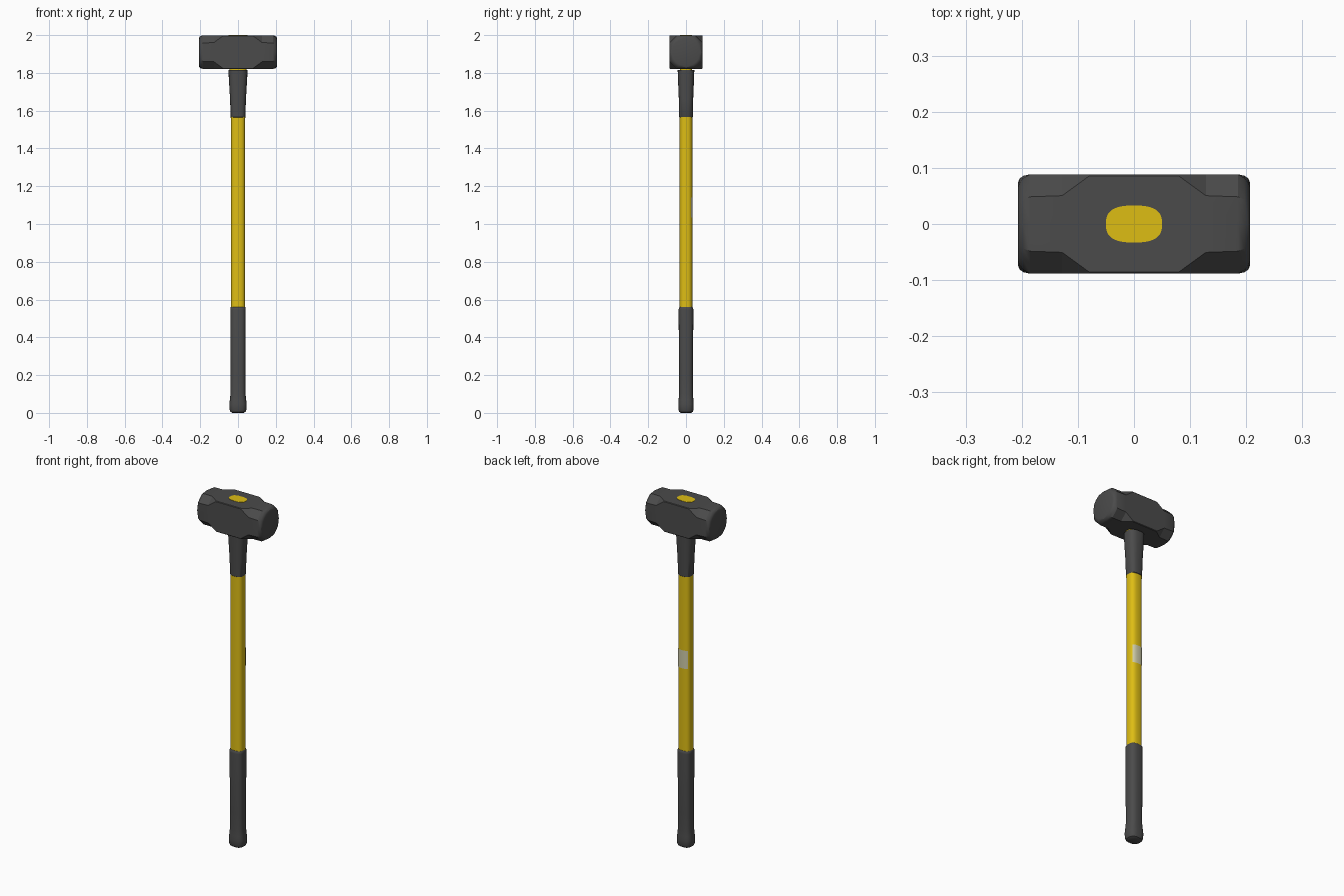
import bpy
import bmesh
from math import cos, sin, pi, copysign
from mathutils import Vector

cube = bpy.data.objects.get("Cube")
if cube:
    bpy.data.objects.remove(cube, do_unlink=True)


def material(name, rgb):
    mat = bpy.data.materials.new(name)
    mat.use_nodes = True
    colour = (*rgb, 1.0)
    mat.diffuse_color = colour
    mat.node_tree.nodes["Principled BSDF"].inputs["Base Color"].default_value = colour
    return mat


DARK = material("dark grey", (0.07, 0.07, 0.07))
YELLOW = material("yellow", (0.73, 0.51, 0.007))
PALE = material("pale label", (0.62, 0.6, 0.4))


def loft(name, rings, mat, closed=True, angle=35):
    """Skin a list of equal-length rings; closed rings also get end caps."""
    bm = bmesh.new()
    loops = [[bm.verts.new(p) for p in ring] for ring in rings]
    count = len(loops[0])
    for a, b in zip(loops, loops[1:]):
        for i in range(count if closed else count - 1):
            j = (i + 1) % count
            bm.faces.new((a[i], a[j], b[j], b[i]))
    if closed:
        bm.faces.new(loops[0][::-1])
        bm.faces.new(loops[-1])
        bmesh.ops.recalc_face_normals(bm, faces=bm.faces[:])
    mesh = bpy.data.meshes.new(name)
    bm.to_mesh(mesh)
    bm.free()
    obj = bpy.data.objects.new(name, mesh)
    bpy.context.collection.objects.link(obj)
    mesh.materials.append(mat)
    bpy.ops.object.select_all(action='DESELECT')
    obj.select_set(True)
    bpy.context.view_layer.objects.active = obj
    bpy.ops.object.shade_smooth_by_angle(angle=angle * pi / 180)
    return obj


def oval_point(rx, ry, z, t, power=2.7):
    """Point on a rounded-rectangle oval."""
    c, s = cos(t), sin(t)
    e = 2 / power
    return Vector((copysign(rx * abs(c) ** e, c), copysign(ry * abs(s) ** e, s), z))


def oval(z, rx, ry, sides=40):
    return [oval_point(rx, ry, z, 2 * pi * i / sides) for i in range(sides)]


def stack(name, profile, mat):
    return loft(name, [oval(*level) for level in profile], mat)


# Handle: yellow core through the head, dark grip and dark collar
stack("handle_core", [(0.5, 0.038, 0.034), (1.55, 0.038, 0.034),
                      (1.81, 0.046, 0.033), (2.0, 0.05, 0.033)], YELLOW)
stack("grip", [(0.0, 0.03, 0.027), (0.006, 0.04, 0.036), (0.018, 0.045, 0.04),
               (0.045, 0.046, 0.041), (0.07, 0.043, 0.039), (0.1, 0.04, 0.037),
               (0.2, 0.04, 0.037), (0.545, 0.041, 0.039), (0.555, 0.041, 0.038),
               (0.56, 0.038, 0.034)], DARK)
stack("collar", [(1.565, 0.038, 0.034), (1.567, 0.039, 0.036), (1.66, 0.042, 0.038),
                 (1.78, 0.049, 0.043), (1.815, 0.05, 0.044)], DARK)

# Label plate wrapped on the back of the handle
spread = [pi * (0.24 + 0.52 * i / 12) for i in range(13)]
label_rings = [[oval_point(0.0395, 0.0355, z, t) for t in spread] for z in (1.035, 1.14)]
loft("label", label_rings, PALE, closed=False)


# Hammer head: chamfered square section whose chamfers run out at the cheeks
def head_ring(x, half, chamfer, roundness=0.0):
    k = half - chamfer
    corners = []
    for a, b in ((1, 0), (0, 1), (-1, 0), (0, -1)):
        corners += [Vector((a * half + b * k, b * half - a * k)),
                    Vector((a * half - b * k, b * half + a * k))]
    ring = []
    for i, p in enumerate(corners):
        ring += [p, (p + corners[(i + 1) % 8]) / 2]
    ring = [p.lerp(p.normalized() * half, roundness) for p in ring]
    return [(x, p.x, 1.91 + p.y) for p in ring]


half_profile = [(0.08, 0.0885, 0.003), (0.128, 0.0885, 0.038), (0.185, 0.0885, 0.04),
                (0.197, 0.086, 0.04, 0.4), (0.204, 0.081, 0.037, 0.8),
                (0.2065, 0.074, 0.034, 1.0)]
mirrored = [(-p[0], *p[1:]) for p in reversed(half_profile)]
loft("hammer_head", [head_ring(*p) for p in mirrored + half_profile], DARK, angle=25)
